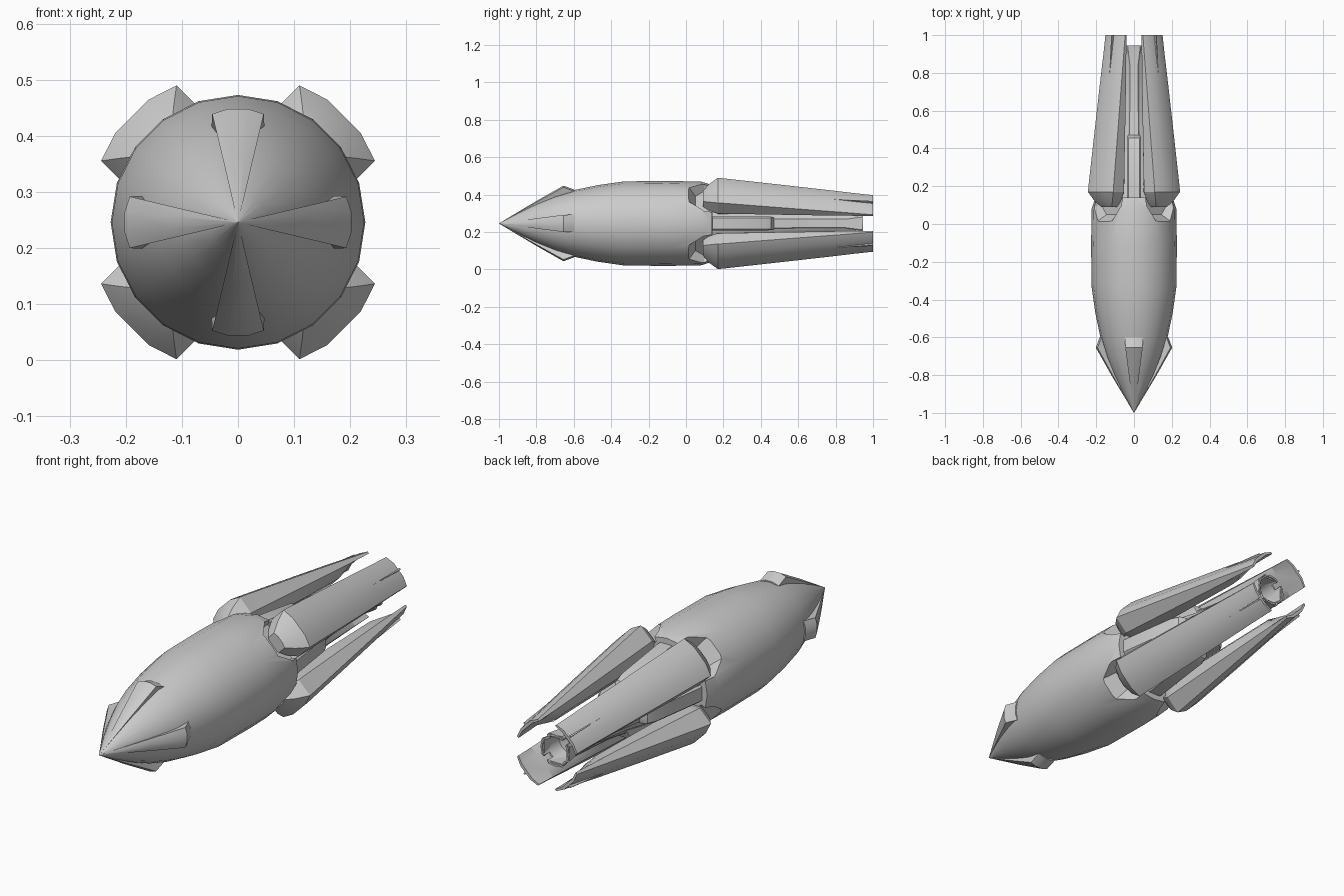
import bpy, bmesh, math

if "Cube" in bpy.data.objects:
    bpy.data.objects.remove(bpy.data.objects["Cube"])

CZ = 0.246  # height of the long axis
grey = bpy.data.materials.new("hull_grey")
grey.diffuse_color = (0.6, 0.6, 0.6, 1)
grey.use_nodes = True
grey.node_tree.nodes["Principled BSDF"].inputs["Base Color"].default_value = grey.diffuse_color

CARDINAL = [i * math.pi / 2 for i in range(4)]
DIAGONAL = [a + math.pi / 4 for a in CARDINAL]


def place(a, t, r, y):
    """Point at sideways offset t and distance r from the axis, turned by a."""
    return (r * math.sin(a) + t * math.cos(a), y, CZ + r * math.cos(a) - t * math.sin(a))


def finish(name, bm, angle=30):
    bmesh.ops.remove_doubles(bm, verts=bm.verts, dist=1e-5)
    bmesh.ops.recalc_face_normals(bm, faces=bm.faces)
    me = bpy.data.meshes.new(name)
    bm.to_mesh(me)
    bm.free()
    me.materials.append(grey)
    ob = bpy.data.objects.new(name, me)
    bpy.context.collection.objects.link(ob)
    smooth(ob, angle)
    return ob


def smooth(ob, angle=30):
    bpy.ops.object.select_all(action='DESELECT')
    ob.select_set(True)
    bpy.context.view_layer.objects.active = ob
    bpy.ops.object.shade_smooth_by_angle(angle=math.radians(angle))


def loft(name, rings, angle=30):
    """Solid skin through a list of equal-sized point rings."""
    bm = bmesh.new()
    vs = [[bm.verts.new(p) for p in ring] for ring in rings]
    n = len(vs[0])
    for a, b in zip(vs, vs[1:]):
        for i in range(n):
            j = (i + 1) % n
            bm.faces.new((a[i], a[j], b[j], b[i]))
    bm.faces.new(vs[0])
    bm.faces.new(vs[-1])
    return finish(name, bm, angle)


def lathe(name, profile, sides):
    """Spin (y, radius) points around the long axis; ends at a tiny radius merge."""
    rings = [[place(2 * math.pi * i / sides, 0, max(r, 1e-4), y) for i in range(sides)]
             for y, r in profile]
    return loft(name, rings)


def cut(ob, cutter):
    mod = ob.modifiers.new("cut", 'BOOLEAN')
    mod.operation = 'DIFFERENCE'
    mod.solver = 'EXACT'
    mod.object = cutter
    bpy.context.view_layer.objects.active = ob
    bpy.ops.object.modifier_apply(modifier=mod.name)
    bpy.data.objects.remove(cutter)


# main hull
hull = lathe("hull", [(-1, 0), (-0.9, 0.055), (-0.8, 0.105), (-0.7, 0.147), (-0.6, 0.178),
                      (-0.47, 0.205), (-0.33, 0.225), (-0.1, 0.227), (0.08, 0.224),
                      (0.14, 0.205), (0.145, 0)], 20)

# recesses in the hull that seat the boosters
TOP = [(-.055, .012), (.055, .012), (.112, .09), (.118, .25), (-.118, .25), (-.112, .09)]
LOW = [(-.045, .05), (.045, .05), (.085, .10), (.09, .25), (-.09, .25), (-.085, .10)]
for a in DIAGONAL:
    cut(hull, loft("recess_cutter", [[place(a, t, .16, y) for t, y in LOW],
                                     [place(a, t, .225, y) for t, y in TOP],
                                     [place(a, t, .32, y) for t, y in TOP]]))
smooth(hull)

# tail core with an open, notched nozzle
core = lathe("tail_core", [(0.1, 0.15), (0.16, 0.145), (0.3, 0.115), (0.5, 0.082), (0.7, 0.065),
                           (0.86, 0.06), (0.945, 0.072), (0.945, 0.064), (0.84, 0.05),
                           (0.83, 0)], 16)
for a in DIAGONAL:
    cut(core, loft("notch_cutter", [[place(a, t, r, y) for t, r in
                                     ((-.012, .04), (.012, .04), (.012, .1), (-.012, .1))]
                                    for y in (.91, .98)]))
smooth(core)

# diagonal boosters: y, half width, outer ridge, outer edge, inner edge, inner floor
STATIONS = [(.09, .038, .212, .205, .165, .15),
            (.12, .066, .238, .228, .165, .135),
            (.17, .095, .267, .250, .170, .12),
            (.20, .094, .264, .247, .168, .12),
            (.50, .087, .224, .207, .153, .115),
            (.80, .079, .183, .167, .138, .110),
            (.90, .076, .168, .153, .134, .132),
            (1.0, .074, .155, .140, .130, .142)]
for a in DIAGONAL:
    rings = []
    for y, t, out, edge, low, floor in STATIONS:
        section = [(-t, low), (-t, edge), (-t * .45, out), (t * .45, out),
                   (t, edge), (t, low), (t * .5, floor), (-t * .5, floor)]
        rings.append([place(a, u, r, y) for u, r in section])
    loft("booster", rings, 25)
    # thin rear vane on the booster's outer face
    loft("booster_vane", [[place(a, s * w, r, y) for s, r in
                           ((-1, lo), (1, lo), (1, hi), (-1, hi))]
                          for y, w, lo, hi in ((.79, .001, .165, .185), (1, .004, .145, .166))])

# cardinal strakes between the boosters: y, half width, height
for a in CARDINAL:
    rings = []
    for y, w, h in ((.10, .038, .178), (.16, .038, .178), (.42, .037, .142),
                    (.455, .036, .125), (.47, .031, .095), (.6, .028, .078),
                    (.85, .028, .064), (.94, .042, .07)):
        rings.append([place(a, u, r, y) for u, r in
                      ((-w, .055), (-w, h - .008), (-w * .8, h), (w * .8, h),
                       (w, h - .008), (w, .055))])
    loft("strake", rings)

# nose fins: y, half width, edge radius, ridge radius, buried base radius
for a in CARDINAL:
    rings = []
    for y, w, edge, ridge, base in ((-1, .0005, .0, .0005, -.0005),
                                    (-.8, .027, .113, .120, .08),
                                    (-.655, .046, .193, .202, .13),
                                    (-.6, .047, .172, .182, .14)):
        rings.append([place(a, u, r, y) for u, r in
                      ((-w * .6, base), (-w, edge), (-w * .4, ridge), (w * .4, ridge),
                       (w, edge), (w * .6, base))])
    loft("nose_fin", rings, 25)
